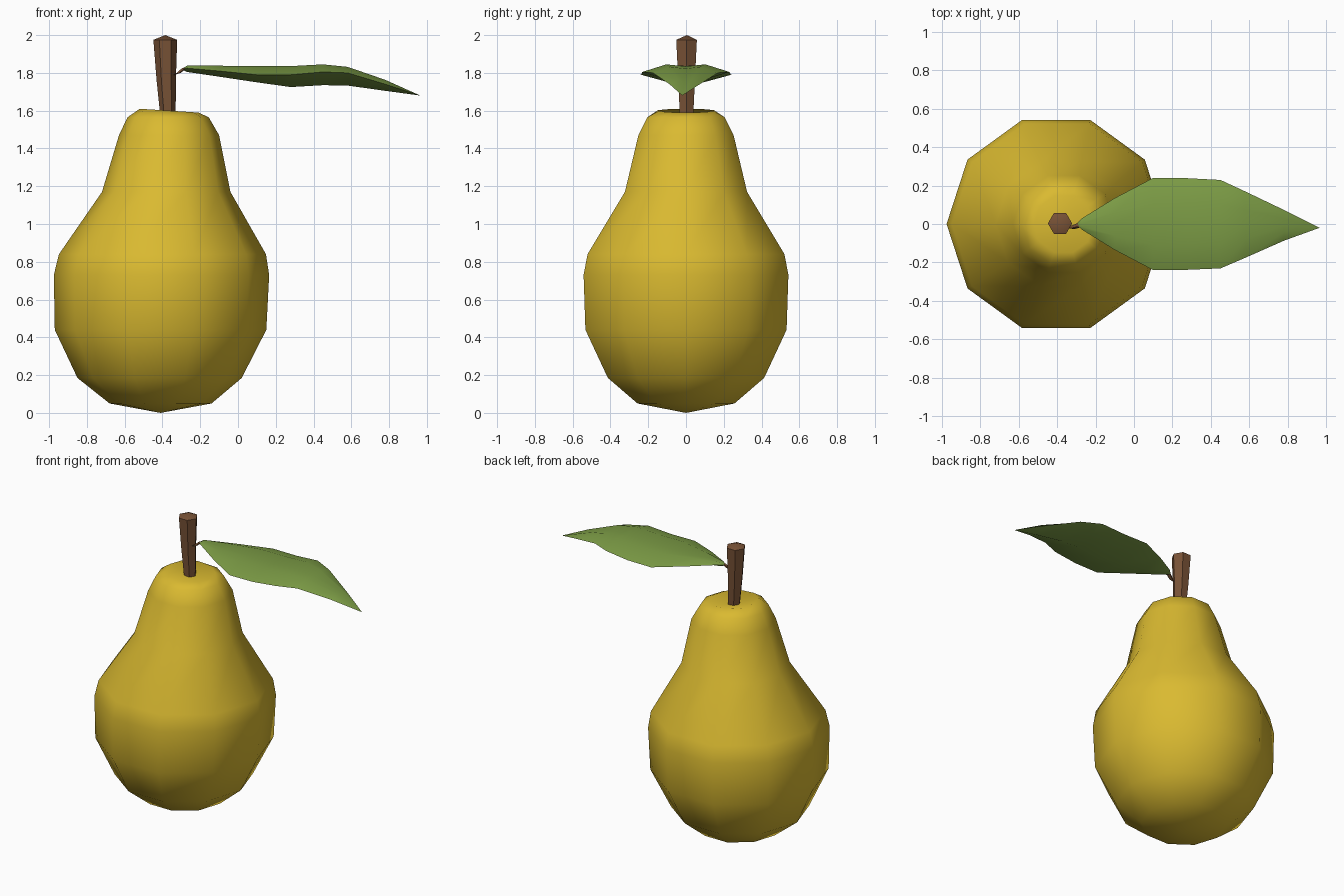
import bpy, bmesh
from math import cos, sin, pi, radians

cube = bpy.data.objects.get("Cube")
if cube:
    bpy.data.objects.remove(cube)


def material(name, rgb):
    m = bpy.data.materials.new(name)
    m.use_nodes = True
    m.diffuse_color = (*rgb, 1)
    m.node_tree.nodes["Principled BSDF"].inputs["Base Color"].default_value = (*rgb, 1)
    return m


yellow = material("pear_yellow", (0.70, 0.49, 0.03))
brown = material("bark_brown", (0.19, 0.085, 0.037))
green = material("leaf_green", (0.20, 0.33, 0.06))


def loft(name, rings, start, end, mat, angle):
    """Skin a list of point rings, closing each end with a fan to a point."""
    bm = bmesh.new()
    rows = [[bm.verts.new(p) for p in ring] for ring in rings]
    n = len(rows[0])
    for a, b in zip(rows, rows[1:]):
        for i in range(n):
            j = (i + 1) % n
            bm.faces.new((a[i], a[j], b[j], b[i]))
    for row, tip in ((rows[0], start), (rows[-1], end)):
        v = bm.verts.new(tip)
        for i in range(n):
            bm.faces.new((row[i], row[(i + 1) % n], v))
    bmesh.ops.recalc_face_normals(bm, faces=bm.faces)
    mesh = bpy.data.meshes.new(name)
    bm.to_mesh(mesh)
    bm.free()
    obj = bpy.data.objects.new(name, mesh)
    bpy.context.collection.objects.link(obj)
    mesh.materials.append(mat)
    bpy.ops.object.select_all(action="DESELECT")
    obj.select_set(True)
    bpy.context.view_layer.objects.active = obj
    bpy.ops.object.shade_smooth_by_angle(angle=radians(angle))
    return obj


def ring(x, y, z, r, sides, tilt=0.0):
    """Horizontal polygon, optionally sloping down towards +x."""
    turns = [2 * pi * i / sides for i in range(sides)]
    return [(x + r * cos(t), y + r * sin(t), z - tilt * cos(t)) for t in turns]


# Fruit: ten-sided body, as (centre x, height, radius)
body = [(-0.41, 0.05, 0.27), (-0.415, 0.185, 0.435), (-0.41, 0.44, 0.56),
        (-0.405, 0.73, 0.57), (-0.40, 0.84, 0.548), (-0.38, 1.17, 0.34),
        (-0.365, 1.47, 0.265), (-0.37, 1.565, 0.215)]
rings = [ring(x, 0, z, r, 10) for x, z, r in body]
rings.append(ring(-0.365, 0, 1.60, 0.155, 10, 0.01))
loft("pear_body", rings, (-0.41, 0, 0), (-0.37, 0, 1.57), yellow, 60)

# Stem: six-sided, flaring upwards to a low point
stem = [(-0.37, 1.56, 0.04), (-0.38, 1.76, 0.051), (-0.385, 1.975, 0.063)]
loft("stem", [ring(x, 0.003, z, r, 6) for x, z, r in stem],
     (-0.37, 0, 1.55), (-0.385, 0.005, 2.0), brown, 45)

# Leaf stalk joining the stem
loft("leaf_stalk", [ring(-0.315, -0.015, 1.80, 0.012, 5), ring(-0.285, -0.005, 1.825, 0.014, 5)],
     (-0.35, -0.02, 1.785), (-0.25, 0, 1.825), brown, 45)

# Leaf: closed thin section, as (x, half width, edge z, shoulder z, mid top z, bottom z)
leaf = [(-0.27, 0.03, 1.825, 1.838, 1.835, 1.805),
        (-0.10, 0.135, 1.81, 1.838, 1.828, 1.78),
        (0.10, 0.24, 1.79, 1.836, 1.825, 1.75),
        (0.28, 0.238, 1.79, 1.836, 1.825, 1.725),
        (0.45, 0.23, 1.805, 1.845, 1.835, 1.735),
        (0.58, 0.172, 1.80, 1.832, 1.822, 1.733),
        (0.78, 0.08, 1.74, 1.763, 1.755, 1.705)]
sections = []
for x, w, edge, shoulder, top, bottom in leaf:
    y = -0.018 * max(0, x - 0.4)
    sections.append([(x, y - w, edge), (x, y - w * 0.45, shoulder), (x, y, top),
                     (x, y + w * 0.45, shoulder), (x, y + w, edge), (x, y, bottom)])
loft("leaf", sections, (-0.30, 0.0, 1.82), (0.965, -0.02, 1.68), green, 50)
